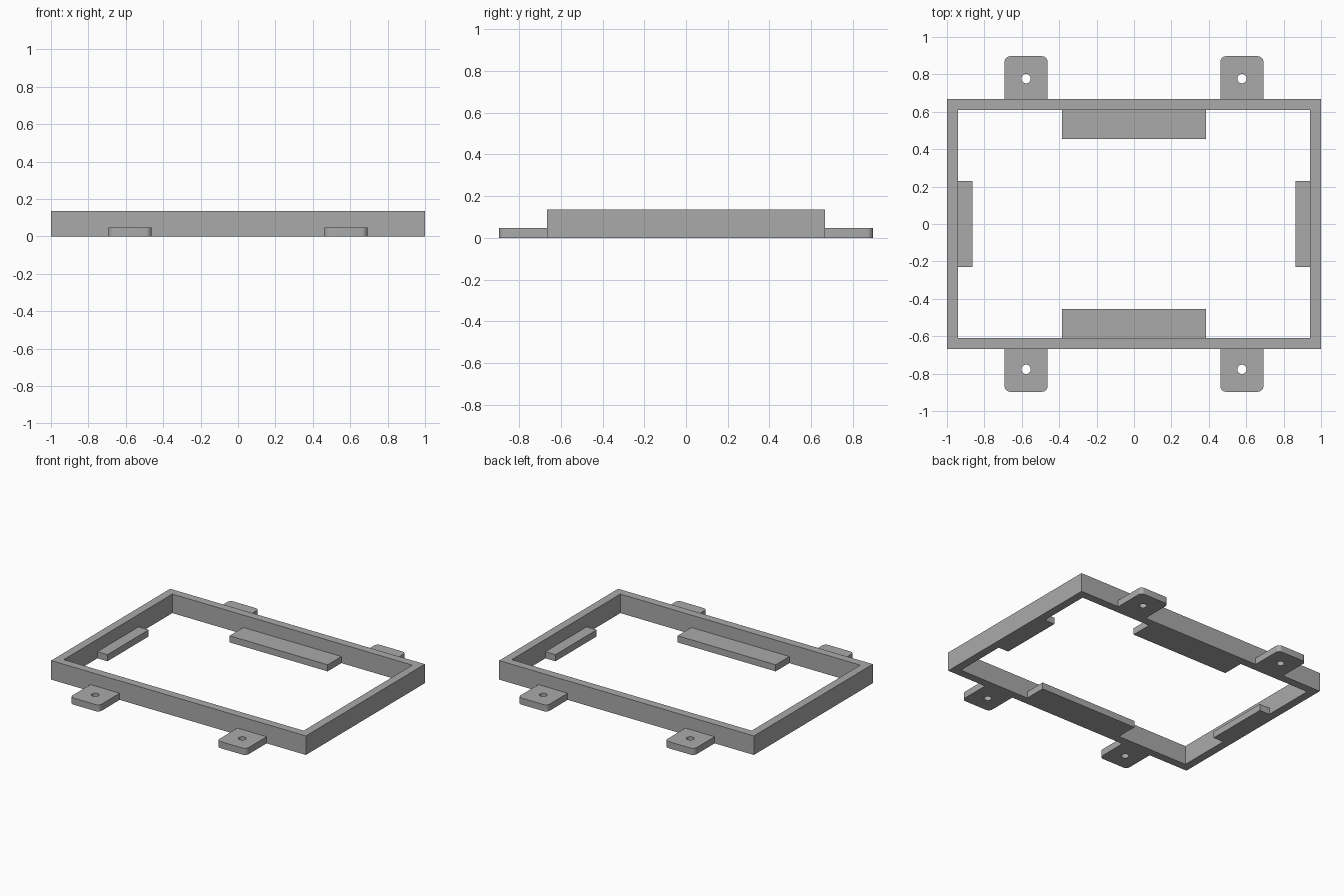
import bpy
import bmesh
from math import cos, sin, pi, radians

cube = bpy.data.objects.get("Cube")
if cube:
    bpy.data.objects.remove(cube, do_unlink=True)

# Single matte grey
grey = bpy.data.materials.new("grey plastic")
grey.use_nodes = True
colour = (0.4, 0.4, 0.4, 1)
grey.diffuse_color = colour
grey.node_tree.nodes["Principled BSDF"].inputs["Base Color"].default_value = colour

# Main dimensions
HALF_X, HALF_Y, WALL = 1.0, 0.667, 0.058
FRAME_H, PLATE_H = 0.135, 0.047
INNER_X, INNER_Y = HALF_X - WALL, HALF_Y - WALL
TAB, TAB_X, TAB_R = 0.23, 0.577, 0.03


def rect(x0, x1, y0, y1):
    return [(x0, y0), (x1, y0), (x1, y1), (x0, y1)]


def arc(cx, cy, r, start, end, steps):
    return [(cx + r * cos(a), cy + r * sin(a))
            for a in (start + (end - start) * i / steps for i in range(steps + 1))]


def plate(name, loops, height):
    """Extrude an outline, with optional hole outlines, up from the ground."""
    bm = bmesh.new()
    edges = []
    for loop in loops:
        vs = [bm.verts.new((x, y, 0)) for x, y in loop]
        edges += [bm.edges.new((v, vs[i - 1])) for i, v in enumerate(vs)]
    bmesh.ops.triangle_fill(bm, use_beauty=True, edges=edges)
    ext = bmesh.ops.extrude_face_region(bm, geom=bm.faces[:], use_keep_orig=True)
    top = [g for g in ext["geom"] if isinstance(g, bmesh.types.BMVert)]
    bmesh.ops.translate(bm, verts=top, vec=(0, 0, height))
    bmesh.ops.recalc_face_normals(bm, faces=bm.faces[:])
    mesh = bpy.data.meshes.new(name)
    bm.to_mesh(mesh)
    bm.free()
    mesh.materials.append(grey)
    obj = bpy.data.objects.new(name, mesh)
    bpy.context.collection.objects.link(obj)
    bpy.ops.object.select_all(action="DESELECT")
    obj.select_set(True)
    bpy.context.view_layer.objects.active = obj
    bpy.ops.object.shade_smooth_by_angle(angle=radians(30))
    return obj


# Rectangular wall
plate("frame", [rect(-HALF_X, HALF_X, -HALF_Y, HALF_Y),
                rect(-INNER_X, INNER_X, -INNER_Y, INNER_Y)], FRAME_H)

# Inner support ledges, flush with the bottom
for side, s in (("front", -1), ("back", 1)):
    y0, y1 = sorted((s * INNER_Y, s * (INNER_Y - 0.154)))
    plate(side + "_ledge", [rect(-0.385, 0.385, y0, y1)], PLATE_H)
for side, s in (("right", -1), ("left", 1)):
    x0, x1 = sorted((s * INNER_X, s * (INNER_X - 0.079)))
    plate(side + "_ledge", [rect(x0, x1, -0.231, 0.231)], PLATE_H)

# Mounting tabs with rounded outer corners and a screw hole
for end, sy in (("front", -1), ("back", 1)):
    for side, sx in (("right", -1), ("left", 1)):
        half, cy = TAB / 2 - TAB_R, HALF_Y + TAB - TAB_R
        outline = [(-TAB / 2, HALF_Y), (TAB / 2, HALF_Y)]
        outline += arc(half, cy, TAB_R, 0, pi / 2, 8)
        outline += arc(-half, cy, TAB_R, pi / 2, pi, 8)
        hole = arc(0, 0.777, 0.025, 0, 2 * pi, 32)[:-1]
        loops = [[(x + sx * TAB_X, y * sy) for x, y in loop]
                 for loop in (outline, hole)]
        plate(f"{end}_{side}_tab", loops, PLATE_H)
